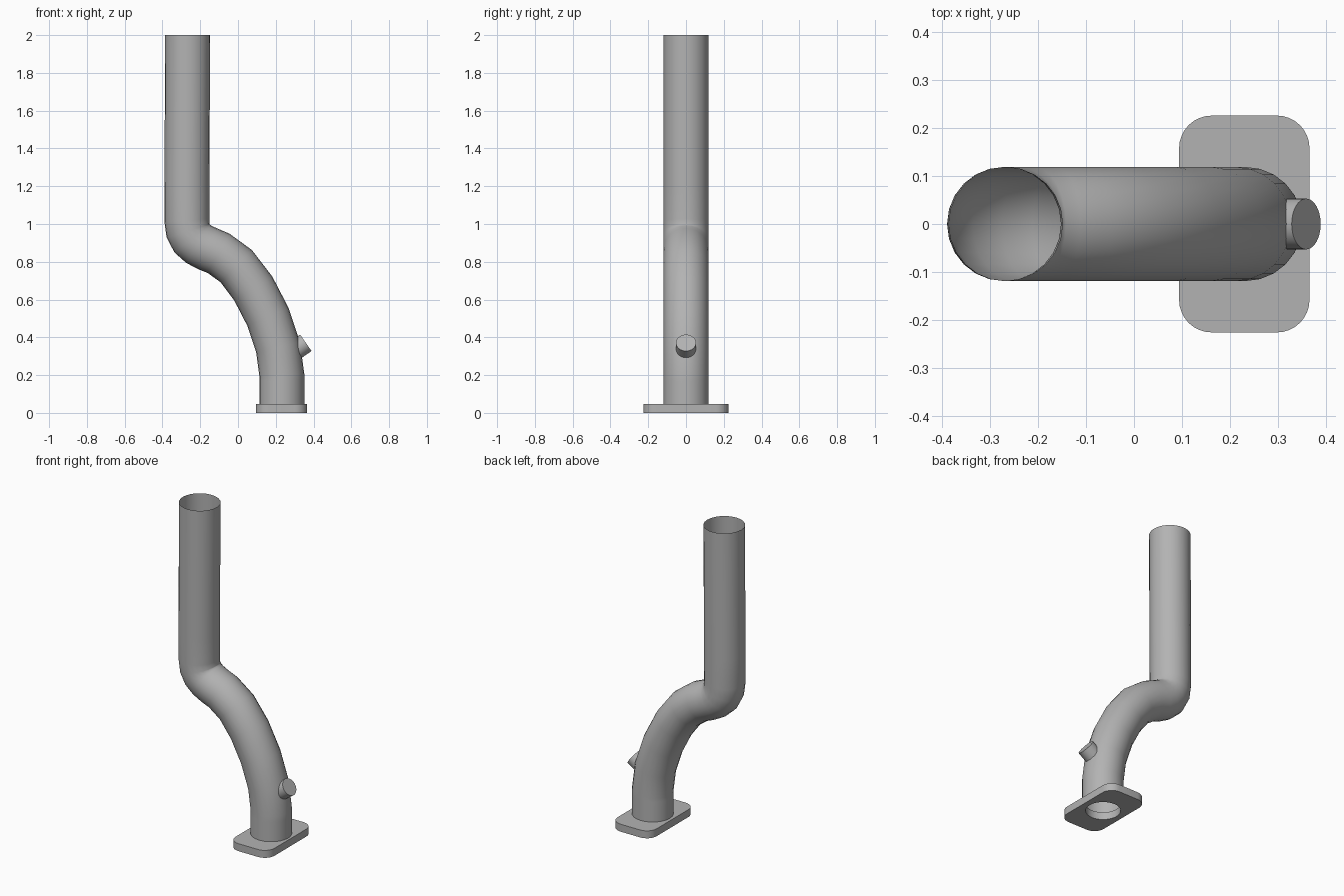
import bpy, bmesh, math
from mathutils import Vector

if "Cube" in bpy.data.objects:
    bpy.data.objects.remove(bpy.data.objects["Cube"])

# Dark steel for every part
steel = bpy.data.materials.new("dark_steel")
steel.diffuse_color = (.45, .45, .45, 1)
steel.use_nodes = True
steel.node_tree.nodes["Principled BSDF"].inputs["Base Color"].default_value = steel.diffuse_color


def finish(obj, angle=40):
    """Convert to a welded mesh with smooth rounds and sharp edges."""
    bpy.ops.object.select_all(action='DESELECT')
    bpy.context.view_layer.objects.active = obj
    obj.select_set(True)
    if obj.type == 'CURVE':
        bpy.ops.object.convert(target='MESH')
    obj = bpy.context.view_layer.objects.active
    bm = bmesh.new()
    bm.from_mesh(obj.data)
    bmesh.ops.remove_doubles(bm, verts=bm.verts, dist=1e-5)
    bmesh.ops.recalc_face_normals(bm, faces=bm.faces)
    bm.to_mesh(obj.data)
    bm.free()
    bpy.ops.object.shade_smooth_by_angle(angle=math.radians(angle))
    obj.data.materials.clear()
    obj.data.materials.append(steel)


def new_curve(name, dims):
    cu = bpy.data.curves.new(name, 'CURVE')
    cu.dimensions = dims
    obj = bpy.data.objects.new(name, cu)
    bpy.context.collection.objects.link(obj)
    return obj, cu


def add_loop(cu, pts):
    sp = cu.splines.new('POLY')
    sp.points.add(len(pts) - 1)
    for p, (x, y) in zip(sp.points, pts):
        p.co = (x, y, 0, 1)
    sp.use_cyclic_u = True


def arc(cx, cy, r, a0, a1, n):
    return [(cx + r * math.cos(math.radians(a0 + (a1 - a0) * i / n)),
             cy + r * math.sin(math.radians(a0 + (a1 - a0) * i / n)))
            for i in range(n + 1)]


# Pipe: bezier sweep, (left handle, point, right handle) in x, z
path = [((.232, .0), (.232, .045), (.232, .10)),
        ((.232, .15), (.232, .20), (.232, .43)),
        ((.05, .785), (-.103, .845), (-.21, .888)),
        ((-.272, .91), (-.271, 1.02), (-.270, 1.3)),
        ((-.268, 1.7), (-.267, 2.0), (-.267, 2.1))]
pipe, cu = new_curve("exhaust_pipe", '3D')
sp = cu.splines.new('BEZIER')
sp.bezier_points.add(len(path) - 1)
for bp, (l, c, r) in zip(sp.bezier_points, path):
    bp.handle_left_type = bp.handle_right_type = 'FREE'
    bp.co = (c[0], 0, c[1])
    bp.handle_left = (l[0], 0, l[1])
    bp.handle_right = (r[0], 0, r[1])
cu.resolution_u = 5
cu.bevel_depth = .119
cu.bevel_resolution = 10
cu.use_fill_caps = False
finish(pipe, 50)

# Mounting flange: rounded plate with a round port
flange, cu = new_curve("mounting_flange", '2D')
hx, hy, r = .136, .226, .068
outline = []
for sx, sy, a in ((1, 1, 0), (-1, 1, 90), (-1, -1, 180), (1, -1, 270)):
    outline += arc(sx * (hx - r), sy * (hy - r), r, a, a + 90, 8)
add_loop(cu, outline)
add_loop(cu, arc(0, 0, .1, 0, 360, 32)[:-1])
cu.fill_mode = 'BOTH'
cu.extrude = .0235
flange.location = (.23, 0, .0235)
finish(flange)

# Sensor boss: short capped cylinder angled out of the bend
axis = Vector((.82, 0, .57)).normalized()
length = .09
bpy.ops.mesh.primitive_cylinder_add(
    vertices=32, radius=.053, depth=length,
    location=Vector((.359, 0, .371)) - axis * length / 2,
    rotation=axis.to_track_quat('Z', 'Y').to_euler())
boss = bpy.context.object
boss.name = "sensor_boss"
finish(boss)
